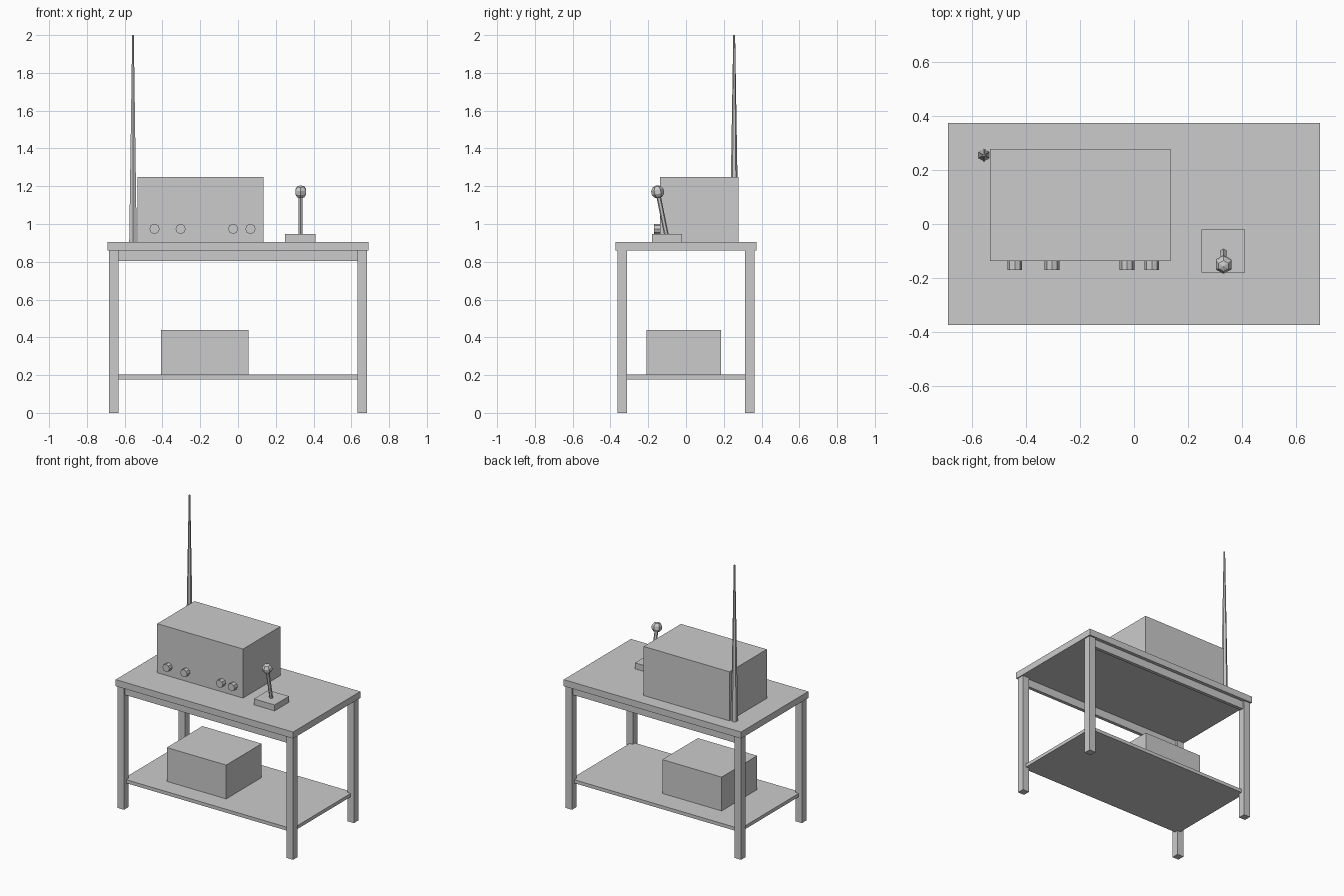
import bpy
from mathutils import Vector

if "Cube" in bpy.data.objects:
    bpy.data.objects.remove(bpy.data.objects["Cube"], do_unlink=True)

# One plain grey for everything
grey = bpy.data.materials.new("plain_grey")
grey.use_nodes = True
color = (0.6, 0.6, 0.6, 1)
grey.diffuse_color = color
grey.node_tree.nodes["Principled BSDF"].inputs["Base Color"].default_value = color


def finish(name):
    ob = bpy.context.object
    ob.name = name
    ob.data.materials.append(grey)
    return ob


def box(name, low, high):
    low, high = Vector(low), Vector(high)
    bpy.ops.mesh.primitive_cube_add(size=1, location=(low + high) / 2)
    ob = finish(name)
    ob.scale = high - low
    return ob


def rod(name, start, end, r1, r2, sides):
    start, end = Vector(start), Vector(end)
    axis = end - start
    bpy.ops.mesh.primitive_cone_add(vertices=sides, radius1=r1, radius2=r2,
                                    depth=axis.length, location=(start + end) / 2)
    ob = finish(name)
    ob.rotation_euler = axis.to_track_quat('Z', 'Y').to_euler()
    return ob


# Table
LEG_X, LEG_Y, HALF = 0.658, 0.338, 0.025
TOP_LOW, TOP = 0.859, 0.905
box("table_top", (-0.69, -0.374, TOP_LOW), (0.69, 0.374, TOP))
box("lower_shelf", (-LEG_X, -LEG_Y, 0.178), (LEG_X, LEG_Y, 0.202))
for y, depth in ((-LEG_Y, "front"), (LEG_Y, "back")):
    for x, side in ((-LEG_X, "right"), (LEG_X, "left")):
        box(f"{depth}_{side}_leg", (x - HALF, y - HALF, 0), (x + HALF, y + HALF, TOP_LOW))
    box(f"{depth}_rail", (-LEG_X, y - 0.012, 0.803), (LEG_X, y + 0.012, TOP_LOW))

# Box on the shelf
box("shelf_box", (-0.407, -0.21, 0.202), (0.055, 0.185, 0.44))

# Radio with knobs and antenna
box("radio_body", (-0.533, -0.137, TOP), (0.135, 0.278, 1.25))
for i, x in enumerate((-0.442, -0.304, -0.026, 0.066)):
    rod(f"knob_{i + 1}", (x, -0.13, 0.974), (x, -0.17, 0.974), 0.027, 0.027, 8)
rod("antenna", (-0.556, 0.255, TOP), (-0.556, 0.255, 2), 0.023, 0.005, 6)

# Microphone on a leaning stem
foot, head = Vector((0.332, -0.103, 0.94)), Vector((0.332, -0.15, 1.17))
box("microphone_base", (0.25, -0.18, TOP), (0.411, -0.02, 0.947))
rod("microphone_stem", foot, head, 0.012, 0.012, 6)
bpy.ops.mesh.primitive_uv_sphere_add(segments=6, ring_count=5, radius=0.035, location=head)
ball = finish("microphone_head")
ball.rotation_euler = (head - foot).to_track_quat('Z', 'Y').to_euler()
